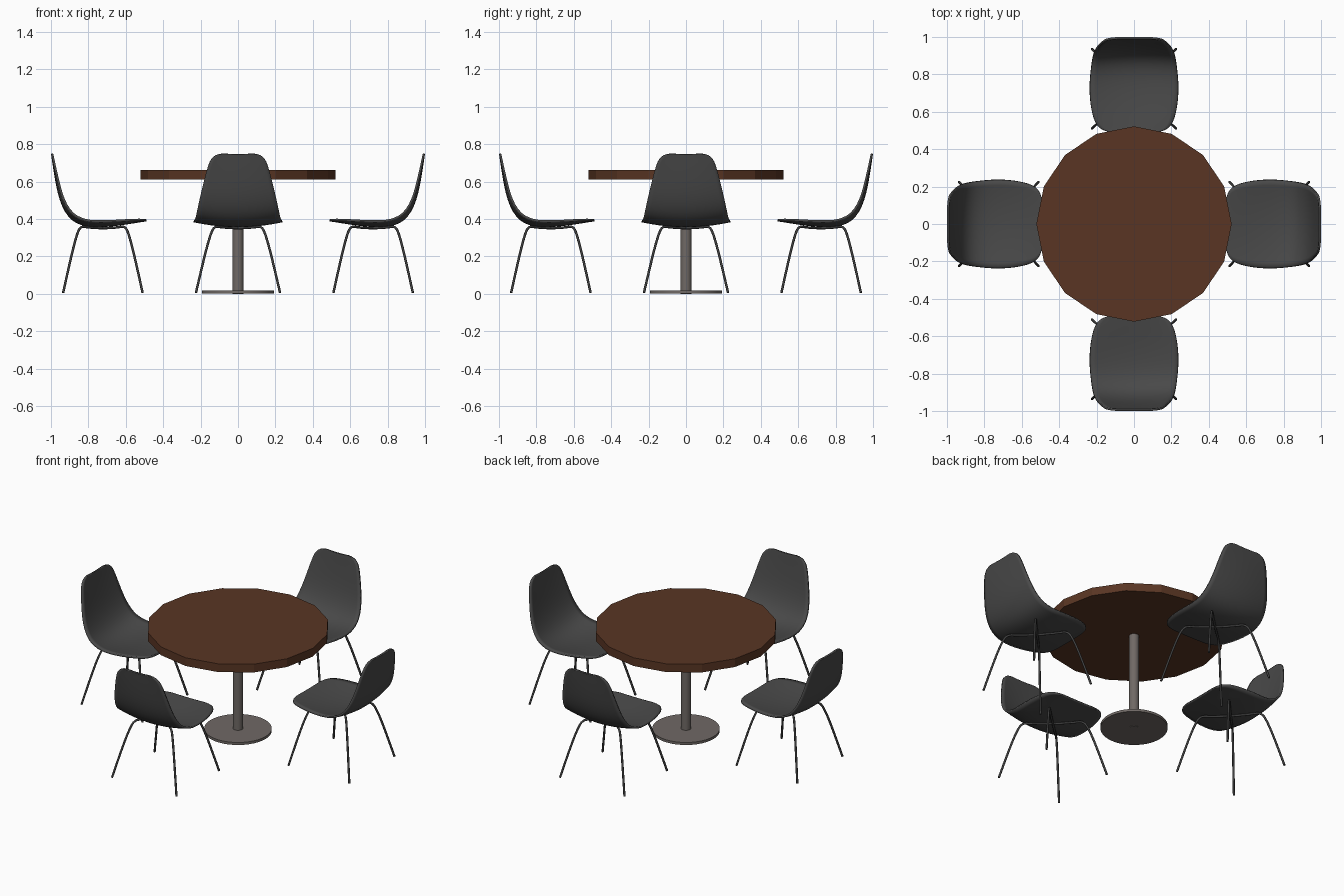
import bpy, bmesh, math

if "Cube" in bpy.data.objects:
    bpy.data.objects.remove(bpy.data.objects["Cube"])


def material(name, rgb):
    m = bpy.data.materials.new(name)
    m.diffuse_color = (*rgb, 1)
    m.use_nodes = True
    m.node_tree.nodes["Principled BSDF"].inputs["Base Color"].default_value = m.diffuse_color
    return m


wood = material("brown wood", (0.10, 0.036, 0.017))
steel = material("warm grey metal", (0.16, 0.14, 0.13))
plastic = material("charcoal plastic", (0.066, 0.066, 0.066))
dark_metal = material("dark leg metal", (0.05, 0.05, 0.05))


def cylinder(name, sides, radius, z0, z1, mat, smooth=True):
    bpy.ops.mesh.primitive_cylinder_add(vertices=sides, radius=radius, depth=z1 - z0,
                                        location=(0, 0, (z0 + z1) / 2))
    ob = bpy.context.object
    ob.name = name
    ob.data.materials.append(mat)
    if smooth:
        bpy.ops.object.shade_smooth_by_angle(angle=math.radians(40))
    return ob


# Table: faceted top, round column and base
cylinder("table_top", 16, 0.522, 0.61, 0.662, wood, smooth=False)
cylinder("table_column", 24, 0.029, 0.0, 0.612, steel)
cylinder("table_base", 40, 0.193, 0.002, 0.018, steel)

# Shell rows, front lip to top of back:
# depth, height, half width, forward shift and lift at the side edges
ROWS = [
    (0.490, 0.393, 0.120, 0.000, 0.002), (0.500, 0.391, 0.168, 0.000, 0.004),
    (0.525, 0.387, 0.200, 0.000, 0.009), (0.575, 0.379, 0.220, 0.000, 0.016),
    (0.650, 0.367, 0.234, 0.000, 0.023), (0.730, 0.360, 0.238, 0.000, 0.027),
    (0.800, 0.361, 0.234, 0.010, 0.027), (0.860, 0.377, 0.228, 0.018, 0.024),
    (0.905, 0.412, 0.222, 0.020, 0.014), (0.938, 0.470, 0.212, 0.018, 0.004),
    (0.960, 0.540, 0.197, 0.014, 0.000), (0.975, 0.620, 0.178, 0.010, 0.000),
    (0.986, 0.690, 0.159, 0.005, 0.000), (0.990, 0.720, 0.145, 0.003, 0.000),
    (0.993, 0.740, 0.122, 0.001, 0.002), (0.994, 0.746, 0.085, 0.000, 0.004),
]
COLS = 8


def make_shell():
    bm = bmesh.new()
    grid = []
    for d, z, w, fwd, lift in ROWS:
        us = [2 * i / COLS - 1 for i in range(COLS + 1)]
        grid.append([bm.verts.new((u * w, d - fwd * u * u, z + lift * u * u)) for u in us])
    for a, b in zip(grid, grid[1:]):
        for i in range(COLS):
            f = bm.faces.new((a[i], a[i + 1], b[i + 1], b[i]))
            f.smooth = True
    me = bpy.data.meshes.new("chair_shell")
    bm.to_mesh(me)
    bm.free()
    me.materials.append(plastic)
    return me


# Leg rod: foot to foot diagonally, passing beneath the seat
FOOT_X, FOOT_Y, MID_Y = 0.225, 0.2125, 0.7225
HALF = [(1, 0.005), (0.83, 0.17), (0.68, 0.30), (0.57, 0.362), (0.38, 0.355), (0.12, 0.351)]


def make_rod(side):
    cu = bpy.data.curves.new("leg_rod", "CURVE")
    cu.dimensions = "3D"
    cu.bevel_depth = 0.0065
    cu.bevel_resolution = 2
    cu.use_fill_caps = True
    pts = HALF + [(-t, z) for t, z in reversed(HALF)]
    sp = cu.splines.new("NURBS")
    sp.points.add(len(pts) - 1)
    for p, (t, z) in zip(sp.points, pts):
        p.co = (side * t * FOOT_X, MID_Y + t * FOOT_Y, z, 1)
    sp.order_u = 3
    sp.use_endpoint_u = True
    sp.resolution_u = 5
    cu.materials.append(dark_metal)
    return cu


shell = make_shell()
rods = [make_rod(1), make_rod(-1)]


def place(name, data, angle):
    ob = bpy.data.objects.new(name, data)
    ob.rotation_euler.z = angle
    bpy.context.collection.objects.link(ob)
    return ob


# Four chairs around the table
for k, label in enumerate(("back", "left", "front", "right")):
    angle = k * math.pi / 2
    seat = place(f"{label}_chair_seat", shell, angle)
    sub = seat.modifiers.new("smooth", "SUBSURF")
    sub.levels = sub.render_levels = 1
    sol = seat.modifiers.new("thickness", "SOLIDIFY")
    sol.thickness = 0.011
    sol.offset = 0
    for n, rod in enumerate(rods):
        place(f"{label}_chair_legs_{n + 1}", rod, angle)
